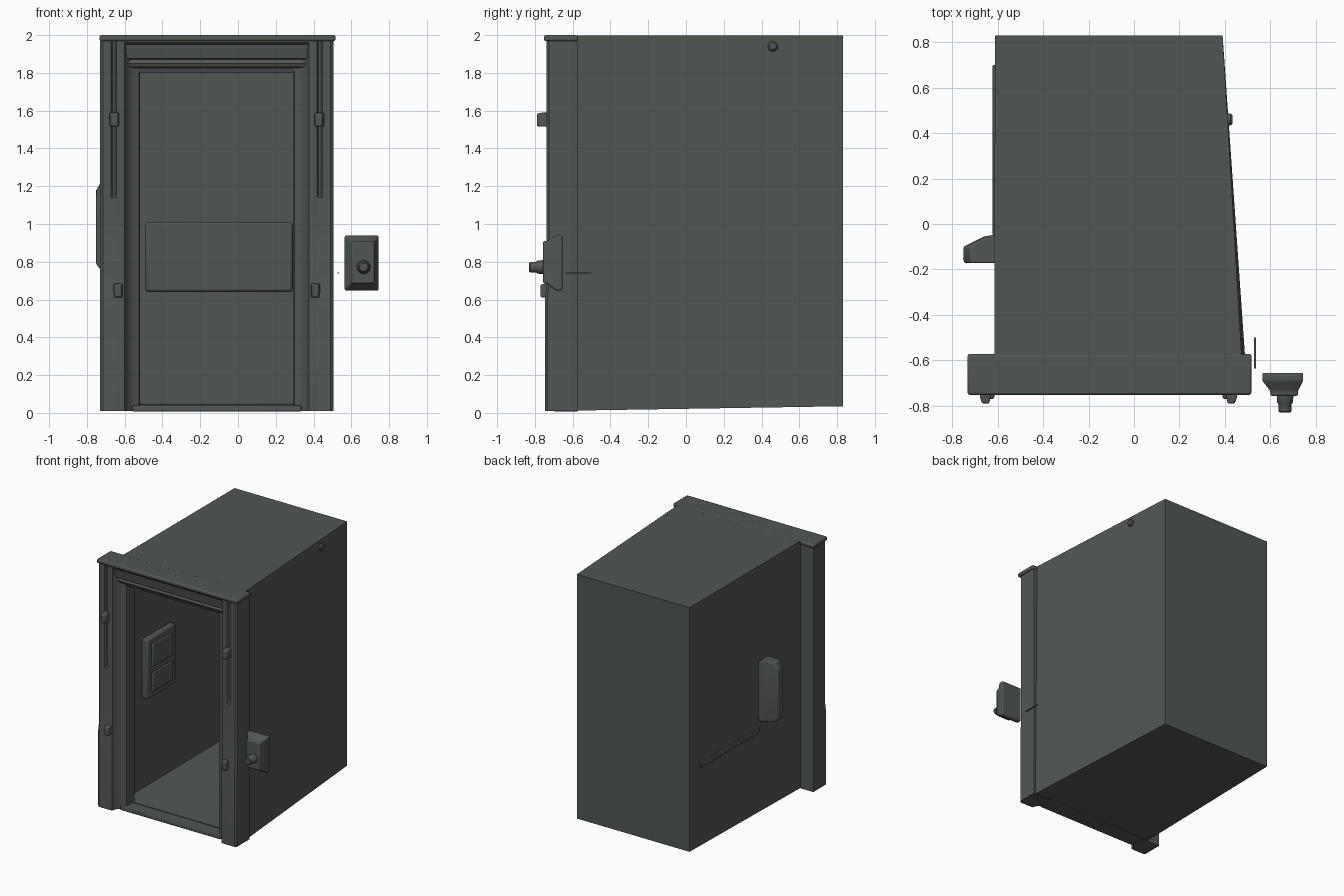
import bpy, bmesh, math
from mathutils import Vector

if "Cube" in bpy.data.objects:
    bpy.data.objects.remove(bpy.data.objects["Cube"])

grey = bpy.data.materials.new("dark grey green metal")
grey.diffuse_color = (0.085, 0.097, 0.087, 1)
grey.use_nodes = True
grey.node_tree.nodes["Principled BSDF"].inputs["Base Color"].default_value = grey.diffuse_color
CX = -0.1125  # centre line of the doorway


def make(name, verts, faces, bevel=0.0, segs=2):
    me = bpy.data.meshes.new(name)
    bm = bmesh.new()
    vs = [bm.verts.new(v) for v in verts]
    for f in faces:
        bm.faces.new([vs[i] for i in f])
    bmesh.ops.recalc_face_normals(bm, faces=bm.faces)
    bm.to_mesh(me)
    bm.free()
    me.materials.append(grey)
    ob = bpy.data.objects.new(name, me)
    bpy.context.collection.objects.link(ob)
    if bevel:
        m = ob.modifiers.new("bevel", 'BEVEL')
        m.width, m.segments, m.limit_method = bevel, segs, 'ANGLE'
    bpy.context.view_layer.objects.active = ob
    ob.select_set(True)
    bpy.ops.object.shade_smooth_by_angle(angle=math.radians(35))
    ob.select_set(False)
    return ob


def loft(name, rings, bevel=0.0, caps=True):
    """Skin a list of rings with equal point counts."""
    n = len(rings[0])
    faces = [(r * n + i, r * n + (i + 1) % n, (r + 1) * n + (i + 1) % n, (r + 1) * n + i)
             for r in range(len(rings) - 1) for i in range(n)]
    if caps:
        faces += [tuple(range(n)), tuple(range((len(rings) - 1) * n, len(rings) * n))]
    return make(name, [p for r in rings for p in r], faces, bevel)


def rect_y(x0, x1, z0, z1, y):
    return [(x0, y, z0), (x1, y, z0), (x1, y, z1), (x0, y, z1)]


def box(name, x0, x1, y0, y1, z0, z1, bevel=0.0):
    return loft(name, [rect_y(x0, x1, z0, z1, y0), rect_y(x0, x1, z0, z1, y1)], bevel)


def flip(p, side):
    return (p[0] if side < 0 else 2 * CX - p[0],) + tuple(p[1:])


# Hollow cabin: outer shell, open front, inner shell with back wall
loft("cabin_shell", [
    rect_y(-0.612, 0.39, 0.035, 1.998, 0.83),
    [(-0.615, -0.6, 0.012), (0.49, -0.6, 0.012), (0.475, -0.6, 1.998), (-0.615, -0.6, 1.998)],
    rect_y(-0.595, 0.45, 0.045, 1.86, -0.6),
    rect_y(-0.595, 0.365, 0.05, 1.86, 0.80)])

# Moulded door posts, mirrored, thicker at the foot
post = [(-0.73, -0.575), (-0.73, -0.725), (-0.715, -0.738), (-0.672, -0.738), (-0.665, -0.722),
        (-0.65, -0.722), (-0.643, -0.738), (-0.6, -0.735), (-0.585, -0.70), (-0.555, -0.675),
        (-0.525, -0.665), (-0.52, -0.65), (-0.52, -0.575)]
for side, nm in ((-1, "left"), (1, "right")):
    rings = []
    for z, filled in ((0.01, 1), (0.62, 1), (0.67, 0.6), (1.14, 0.6), (1.16, 0), (1.97, 0)):
        ring = []
        for x, y in post:
            if -0.67 < x < -0.645 and filled:
                y = -0.738
            if y < -0.7:
                y -= 0.008 if filled == 1 else 0
            ring.append(flip((x, y, z), side))
        rings.append(ring)
    loft(nm + "_door_post", rings)
    # Pegs on the posts
    for x, z, tip in ((-0.655, 1.55, -0.79), (-0.635, 0.645, -0.77)):
        a = [flip(p, side) for p in rect_y(x - .024, x + .024, z - .035, z + .04, -0.72)]
        b = [flip(p, side) for p in rect_y(x - .024, x + .024, z - .035, z + .04, tip + .03)]
        c = [flip(p, side) for p in rect_y(x - .014, x + .018, z - .032, z + .034, tip)]
        loft(nm + "_post_peg", [a, b, c], 0.006)

# Lintel profile swept across the doorway
lintel = [(-0.575, 1.80), (-0.655, 1.80), (-0.665, 1.825), (-0.69, 1.83), (-0.70, 1.85),
          (-0.685, 1.87), (-0.71, 1.875), (-0.725, 1.95), (-0.738, 1.96), (-0.738, 1.98), (-0.575, 1.98)]
loft("lintel", [[(x, y, z) for y, z in lintel] for x in (-0.60, 0.375)])
box("top_cap", -0.733, 0.517, -0.752, -0.572, 1.968, 2.0, 0.01)
box("threshold", -0.56, 0.335, -0.70, -0.57, 0.008, 0.04, 0.006)

# Seat at the back and the inside floor
box("rear_seat", -0.49, 0.29, 0.60, 0.805, 0.64, 1.01, 0.015)

# Control panel on the inner left wall with two raised details
box("inner_panel", -0.60, -0.545, -0.37, -0.01, 0.77, 1.25, 0.012)
box("panel_screen", -0.55, -0.532, -0.32, -0.06, 1.02, 1.20, 0.005)
box("panel_plate", -0.55, -0.532, -0.32, -0.06, 0.82, 0.97, 0.005)

# Housing on the outer left wall
prof = [(-0.60, -0.172), (-0.745, -0.172), (-0.752, -0.16), (-0.75, -0.10), (-0.66, -0.055), (-0.60, -0.045)]
housing = []
for z, k in ((0.75, .8), (0.79, 1), (1.18, 1), (1.23, .8)):
    housing.append([(-0.60 + (x + 0.60) * k, y, z) for x, y in prof])
loft("outer_housing", housing, 0.006)
box("outer_wall_rib", -0.622, -0.61, -0.05, 0.70, 0.66, 0.70, 0.004)

# Separate lock box with tapered body and knob
loft("lock_box", [rect_y(.565, .745, .648, .938, -.655), rect_y(.565, .745, .648, .938, -.69),
                  rect_y(.60, .722, .685, .91, -.735), rect_y(.60, .722, .685, .91, -.757)], 0.008)


def knob_ring(r, y, cx=0.665, cz=0.772, n=12):
    return [(cx + r * math.cos(2 * math.pi * i / n), y, cz + r * math.sin(2 * math.pi * i / n)) for i in range(n)]


loft("lock_knob", [knob_ring(r, y) for r, y in
                   ((.037, -.75), (.035, -.785), (.028, -.795), (.028, -.825), (.022, -.83))])
box("thin_latch", 0.528, 0.536, -0.635, -0.50, 0.737, 0.743)

# Small round stud high on the right wall
studs = [[(x, 0.46 + r * math.cos(math.pi * i / 6), 1.94 + r * math.sin(math.pi * i / 6)) for i in range(12)]
         for x, r in ((0.40, .027), (0.424, .027), (0.434, .018))]
loft("wall_stud", studs)
